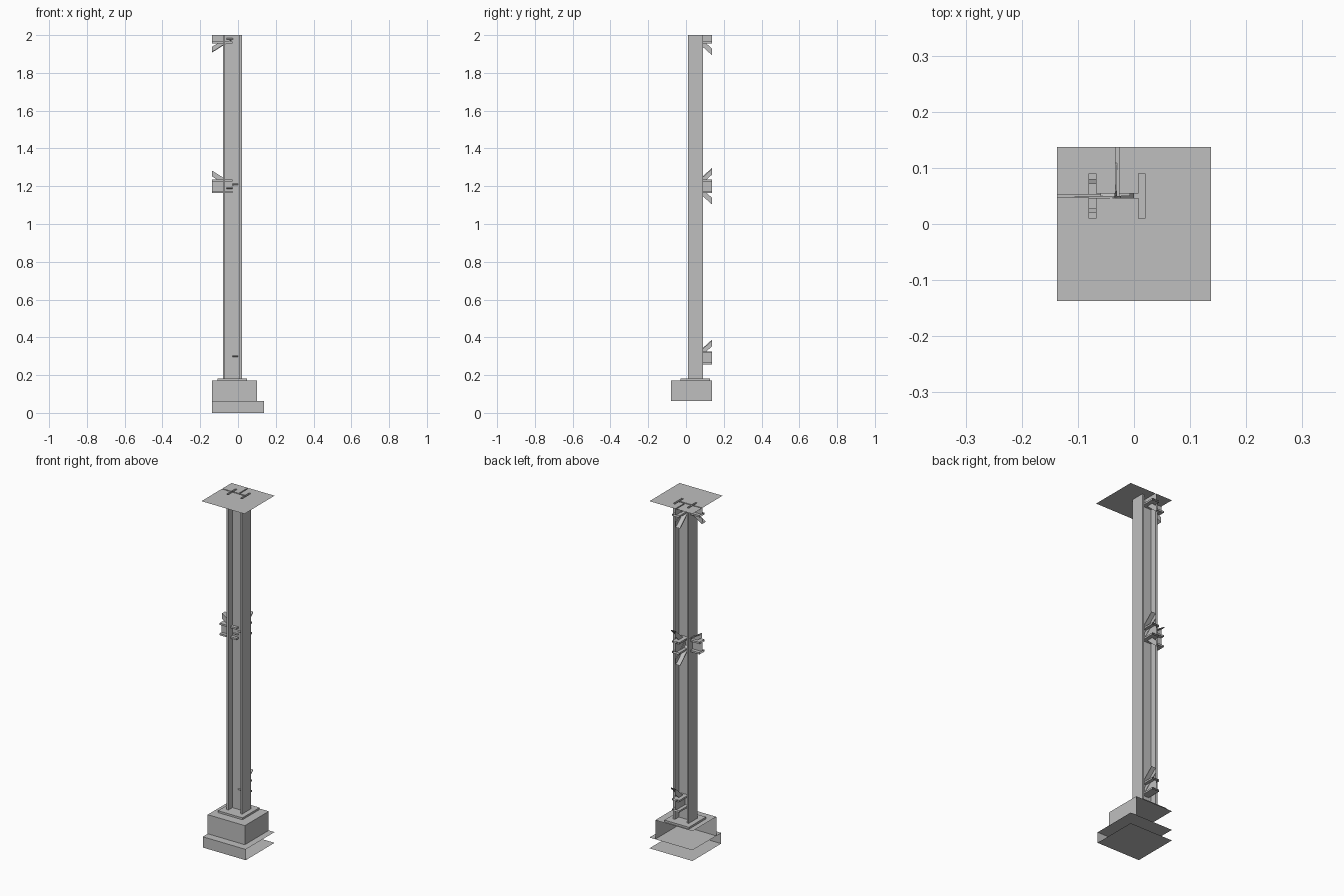
import bpy
import bmesh
from math import radians
from mathutils import Matrix, Vector

cube = bpy.data.objects.get("Cube")
if cube:
    bpy.data.objects.remove(cube, do_unlink=True)

HALF = 0.137            # half width of the cut-out block
TOP = 2.0
AX, AY = -0.03, 0.05    # column axis

grey = bpy.data.materials.new("light_grey")
grey.use_nodes = True
colour = (0.52, 0.52, 0.52, 1)
grey.diffuse_color = colour
grey.node_tree.nodes["Principled BSDF"].inputs["Base Color"].default_value = colour


def finish(bm, name, clip=True):
    """Trim the part to the block, leaving it open there, and link it."""
    if clip:
        bmesh.ops.recalc_face_normals(bm, faces=bm.faces)
        for normal, dist in (((1, 0, 0), HALF), ((-1, 0, 0), HALF),
                             ((0, 1, 0), HALF), ((0, -1, 0), HALF), ((0, 0, 1), TOP)):
            n = Vector(normal)
            bmesh.ops.bisect_plane(bm, geom=bm.verts[:] + bm.edges[:] + bm.faces[:],
                                   plane_co=n * dist, plane_no=n, clear_outer=True)
    mesh = bpy.data.meshes.new(name)
    bm.to_mesh(mesh)
    bm.free()
    mesh.materials.append(grey)
    bpy.context.collection.objects.link(bpy.data.objects.new(name, mesh))


def block(name, half, z0, z1):
    """Square block centred on the column axis."""
    bm = bmesh.new()
    size = Matrix.Diagonal((2 * half, 2 * half, z1 - z0, 1))
    bmesh.ops.create_cube(bm, size=1, matrix=Matrix.Translation((AX, AY, (z0 + z1) / 2)) @ size)
    finish(bm, name)


def member(name, profile, length, z, yaw=0, roll=0, tilt=0):
    """Extrude a profile along local y from a point on the column axis."""
    bm = bmesh.new()
    face = bm.faces.new([bm.verts.new((u, 0, v)) for u, v in profile])
    ext = bmesh.ops.extrude_face_region(bm, geom=[face], use_keep_orig=True)
    moved = [g for g in ext["geom"] if isinstance(g, bmesh.types.BMVert)]
    bmesh.ops.translate(bm, verts=moved, vec=(0, length, 0))
    turn = (Matrix.Rotation(radians(yaw), 4, "Z") @ Matrix.Rotation(radians(roll), 4, "Y")
            @ Matrix.Rotation(radians(tilt), 4, "X"))
    bm.transform(Matrix.Translation((AX, AY, z)) @ turn)
    finish(bm, name)


def i_profile(height, width, flange, web):
    h, w, t = height / 2, width / 2, web / 2
    side = [(w, -h), (w, -h + flange), (t, -h + flange),
            (t, h - flange), (w, h - flange), (w, h)]
    return side + [(-u, -v) for u, v in side]


def angle_profile(height, width, t):
    h = height / 2
    return [(0, -h), (t, -h), (t, h - t), (width, h - t), (width, h), (0, h)]


# Foundation and base plate
block("footing", 0.175, 0, 0.062)
block("pedestal", 0.13, 0.062, 0.172)
block("base_plate", 0.078, 0.172, 0.183)

# Column
COL_H, COL_W, COL_F, COL_T = 0.1, 0.08, 0.012, 0.008
column = Matrix.Rotation(radians(90), 4, "X") @ Matrix.Rotation(radians(90), 4, "Y")
bm = bmesh.new()
ring = [bm.verts.new((AX + v, AY + u, 0.183))
        for u, v in i_profile(COL_H, COL_W, COL_F, COL_T)]
face = bm.faces.new(ring)
ext = bmesh.ops.extrude_face_region(bm, geom=[face], use_keep_orig=True)
bmesh.ops.translate(bm, verts=[g for g in ext["geom"] if isinstance(g, bmesh.types.BMVert)],
                    vec=(0, 0, TOP))
finish(bm, "column")

# Beam stubs and diagonal angle braces: label, level, yaw, brace directions
BEAM_T = 0.006
beam = i_profile(0.07, 0.045, 0.01, BEAM_T)
angle = angle_profile(0.026, 0.03, 0.005)
stubs = (("low_back", 0.291, 0, ("up",)),
         ("middle_back", 1.2, 0, ("up", "down")),
         ("top_back", 1.99, 0, ("down",)),
         ("middle_right", 1.2, 90, ("up",)),
         ("top_right", 1.99, 90, ("down",)))
for label, z, yaw, braces in stubs:
    member(label + "_beam", beam, 0.2, z, yaw)
    for way in braces:
        member(f"{label}_brace_{way}", angle, 0.3, z, yaw,
               roll=0 if way == "up" else 180, tilt=32 if yaw else 42)

# Top sheet, left open over the column and the beam webs
f, w, t, b = COL_H / 2, COL_W / 2, COL_T / 2, BEAM_T / 2
holes = [(AX - f, AX - f + COL_F, AY - w, AY + w),
         (AX + f - COL_F, AX + f, AY - w, AY + w),
         (AX - f, AX + f, AY - t, AY + t),
         (-HALF, AX, AY - b, AY + b),
         (AX - b, AX + b, AY, HALF)]
xs = sorted({-HALF, HALF} | {round(x, 4) for h in holes for x in h[:2]})
ys = sorted({-HALF, HALF} | {round(y, 4) for h in holes for y in h[2:]})
bm = bmesh.new()
for x0, x1 in zip(xs, xs[1:]):
    for y0, y1 in zip(ys, ys[1:]):
        cx, cy = (x0 + x1) / 2, (y0 + y1) / 2
        if not any(h[0] < cx < h[1] and h[2] < cy < h[3] for h in holes):
            bm.faces.new([bm.verts.new((x, y, TOP))
                          for x, y in ((x0, y0), (x1, y0), (x1, y1), (x0, y1))])
bmesh.ops.remove_doubles(bm, verts=bm.verts, dist=0.0001)
finish(bm, "top_sheet", clip=False)
